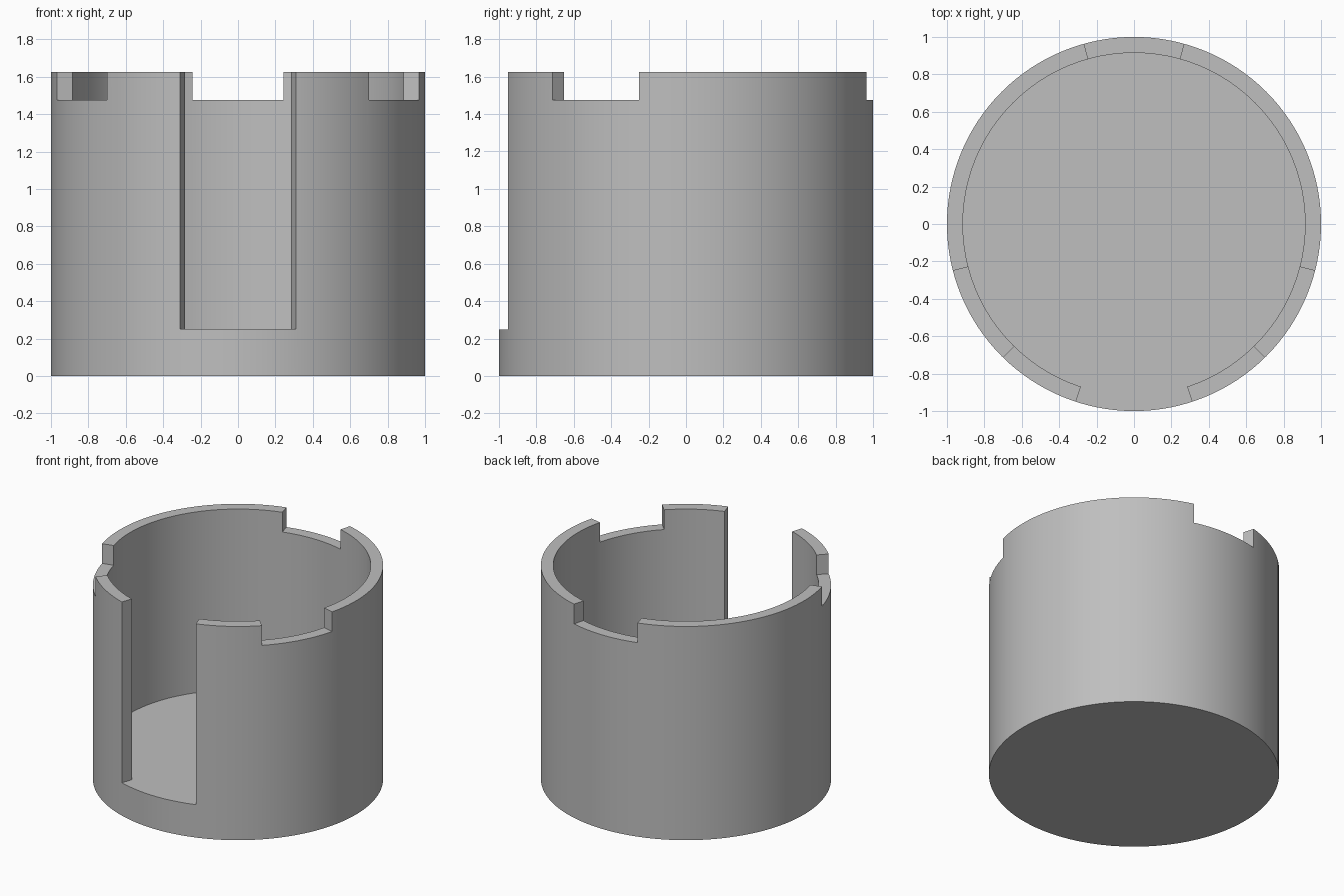
import bpy
import bmesh
from math import cos, sin, pi, radians
from mathutils import Vector

HEIGHT, FLOOR, NOTCH = 1.625, 0.25, 1.475
OUTER, INNER = 1.0, 0.915
SEGMENTS = 128

default = bpy.data.objects.get("Cube")
if default:
    bpy.data.objects.remove(default)

grey = bpy.data.materials.new("plain grey")
grey.use_nodes = True
colour = (0.52, 0.52, 0.52, 1)
grey.diffuse_color = colour
grey.node_tree.nodes["Principled BSDF"].inputs["Base Color"].default_value = colour


def add_object(name, bm):
    bmesh.ops.recalc_face_normals(bm, faces=bm.faces)
    mesh = bpy.data.meshes.new(name)
    bm.to_mesh(mesh)
    bm.free()
    mesh.materials.append(grey)
    obj = bpy.data.objects.new(name, mesh)
    bpy.context.scene.collection.objects.link(obj)
    return obj


def revolve(name, profile):
    """Turn an open (radius, height) profile around the z axis."""
    bm = bmesh.new()
    verts = [bm.verts.new((r, 0, z)) for r, z in profile]
    edges = [bm.edges.new(pair) for pair in zip(verts, verts[1:])]
    bmesh.ops.spin(bm, geom=verts + edges, cent=(0, 0, 0), axis=(0, 0, 1),
                   angle=2 * pi, steps=SEGMENTS)
    bmesh.ops.remove_doubles(bm, verts=bm.verts, dist=0.0001)
    return add_object(name, bm)


def wedge(name, centre, half_width, bottom):
    """Radial cutter through the wall, from bottom up past the rim."""
    bm = bmesh.new()
    a, b = radians(centre - half_width), radians(centre + half_width)
    corners = [(0.8, a), (1.3, a), (1.3, b), (0.8, b)]
    face = bm.faces.new([bm.verts.new((r * cos(t), r * sin(t), bottom))
                         for r, t in corners])
    top = bmesh.ops.extrude_face_region(bm, geom=[face])["geom"]
    bmesh.ops.translate(bm, vec=Vector((0, 0, HEIGHT + 0.2 - bottom)),
                        verts=[v for v in top if isinstance(v, bmesh.types.BMVert)])
    obj = add_object(name, bm)
    obj.hide_render = True
    return obj


# Round cup with a thick floor
cup = revolve("cup", [(0, 0), (OUTER, 0), (OUTER, HEIGHT),
                      (INNER, HEIGHT), (INNER, FLOOR), (0, FLOOR)])

# Tall front slot and three evenly spaced rim notches
cutters = [wedge("slot_cutter", -90, 18.1, FLOOR)]
cutters += [wedge("notch_cutter", angle, 15.5, NOTCH) for angle in (90, 210, 330)]
for cutter in cutters:
    cut = cup.modifiers.new(cutter.name, 'BOOLEAN')
    cut.operation = 'DIFFERENCE'
    cut.solver = 'EXACT'
    cut.object = cutter

# Keep the cut shape and drop the cutters
evaluated = cup.evaluated_get(bpy.context.evaluated_depsgraph_get())
finished = bpy.data.meshes.new_from_object(evaluated)
cup.modifiers.clear()
cup.data = finished
finished.materials.clear()
finished.materials.append(grey)
for cutter in cutters:
    bpy.data.objects.remove(cutter)

# Smooth walls with crisp edges
bpy.ops.object.select_all(action='DESELECT')
cup.select_set(True)
bpy.context.view_layer.objects.active = cup
bpy.ops.object.shade_smooth_by_angle(angle=radians(30))
